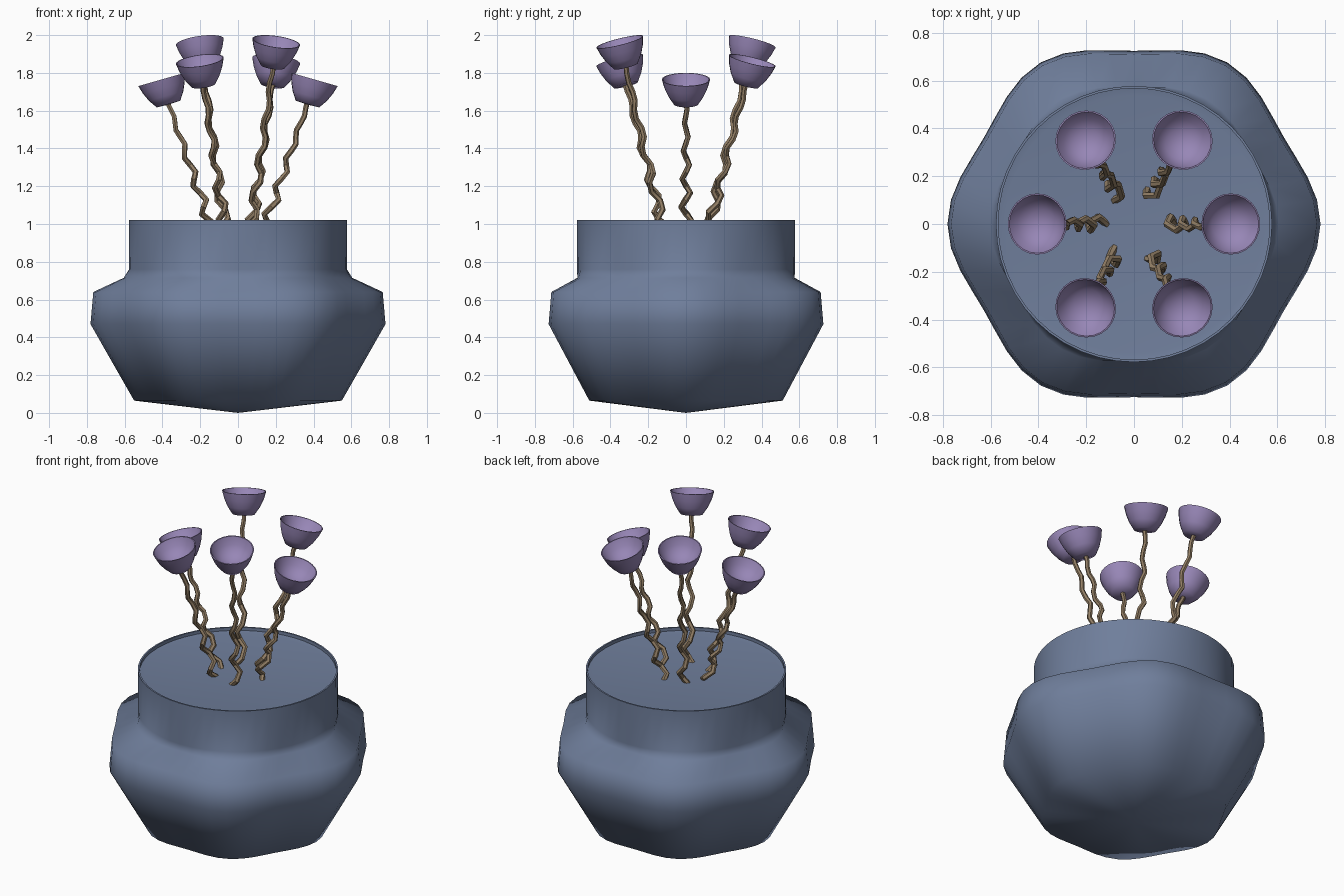
import bpy, bmesh, math
from mathutils import Vector

cube = bpy.data.objects.get("Cube")
if cube:
    bpy.data.objects.remove(cube, do_unlink=True)


def material(name, rgb):
    m = bpy.data.materials.new(name)
    m.use_nodes = True
    col = (*rgb, 1)
    m.diffuse_color = col
    m.node_tree.nodes["Principled BSDF"].inputs["Base Color"].default_value = col
    return m


blue = material("slate_blue", (0.16, 0.21, 0.33))
purple = material("soft_purple", (0.31, 0.24, 0.47))
brown = material("stem_brown", (0.29, 0.21, 0.13))


def select(obj):
    bpy.ops.object.select_all(action='DESELECT')
    obj.select_set(True)
    bpy.context.view_layer.objects.active = obj


def lathe(name, profile, sides, mat, smooth_angle):
    """Turn a profile of (radius, height, lobe depth) around z."""
    bm = bmesh.new()
    rings = []
    for r, z, lobe in profile:
        ring = []
        for i in range(sides):
            a = math.tau * i / sides
            rad = r + lobe * math.cos(6 * a)
            ring.append(bm.verts.new((rad * math.cos(a), rad * math.sin(a), z)))
        rings.append(ring)
    for low, high in zip(rings, rings[1:]):
        for i in range(sides):
            j = (i + 1) % sides
            bm.faces.new((low[i], low[j], high[j], high[i]))
    bmesh.ops.remove_doubles(bm, verts=bm.verts, dist=1e-5)
    bmesh.ops.recalc_face_normals(bm, faces=bm.faces)
    mesh = bpy.data.meshes.new(name)
    bm.to_mesh(mesh)
    bm.free()
    obj = bpy.data.objects.new(name, mesh)
    bpy.context.collection.objects.link(obj)
    mesh.materials.append(mat)
    select(obj)
    bpy.ops.object.shade_smooth_by_angle(angle=math.radians(smooth_angle))
    return obj


# Pot: six-lobed belly, round neck, thin rim and a recessed top
lathe("pot", [
    (0, 0, 0), (0.53, 0.065, 0.02), (0.753, 0.47, 0.028), (0.738, 0.64, 0.028),
    (0.59, 0.715, 0.015), (0.577, 0.76, 0), (0.578, 1.02, 0),
    (0.568, 1.02, 0), (0.568, 1.0, 0), (0.54, 0.995, 0), (0, 0.995, 0),
], 48, blue, 66)

# Bowl profile, with the rim centre at the origin
BOWL = [(0, -0.138, 0), (0.065, -0.135, 0), (0.095, -0.09, 0), (0.115, -0.045, 0),
        (0.128, 0, 0), (0.122, 0, 0), (0.1, -0.045, 0), (0.06, -0.08, 0), (0, -0.095, 0)]
TILT = math.radians(16)


def flower(index, height):
    a = index * math.pi / 3
    out = Vector((math.cos(a), math.sin(a), 0))
    side = Vector((-out.y, out.x, 0))
    axis = out * math.sin(TILT) + Vector((0, 0, math.cos(TILT)))
    rim = out * 0.405 + Vector((0, 0, height))

    # Bowl-shaped bloom leaning outwards
    bowl = lathe(f"bloom_{index + 1}", BOWL, 24, purple, 60)
    bowl.rotation_euler = (0, TILT, a)
    bowl.location = rim

    # Crooked stem: a helix that straightens towards the bloom
    start = out * 0.14 + Vector((0, 0, 0.98))
    end = rim - axis * 0.125
    curve = bpy.data.curves.new(f"stem_{index + 1}", 'CURVE')
    curve.dimensions = '3D'
    curve.bevel_depth = 0.016
    curve.bevel_resolution = 1
    curve.use_fill_caps = True
    steps = 18
    spline = curve.splines.new('POLY')
    spline.points.add(steps)
    for i, point in enumerate(spline.points):
        t = i / steps
        turn = t * 4.5 * math.tau + index
        amp = 0.026 * (1 - t) + 0.004
        p = start.lerp(end, t) + (out * math.cos(turn) + side * math.sin(turn)) * amp
        point.co = (*p, 1)
        point.radius = 1.05 - 0.2 * t
    stem = bpy.data.objects.new(curve.name, curve)
    bpy.context.collection.objects.link(stem)
    curve.materials.append(brown)
    select(stem)
    bpy.ops.object.convert(target='MESH')
    bpy.ops.object.shade_smooth_by_angle(angle=math.radians(40))


# Ring of six flowers at three heights
for index, height in enumerate((1.765, 1.865, 1.965, 1.765, 1.865, 1.965)):
    flower(index, height)
